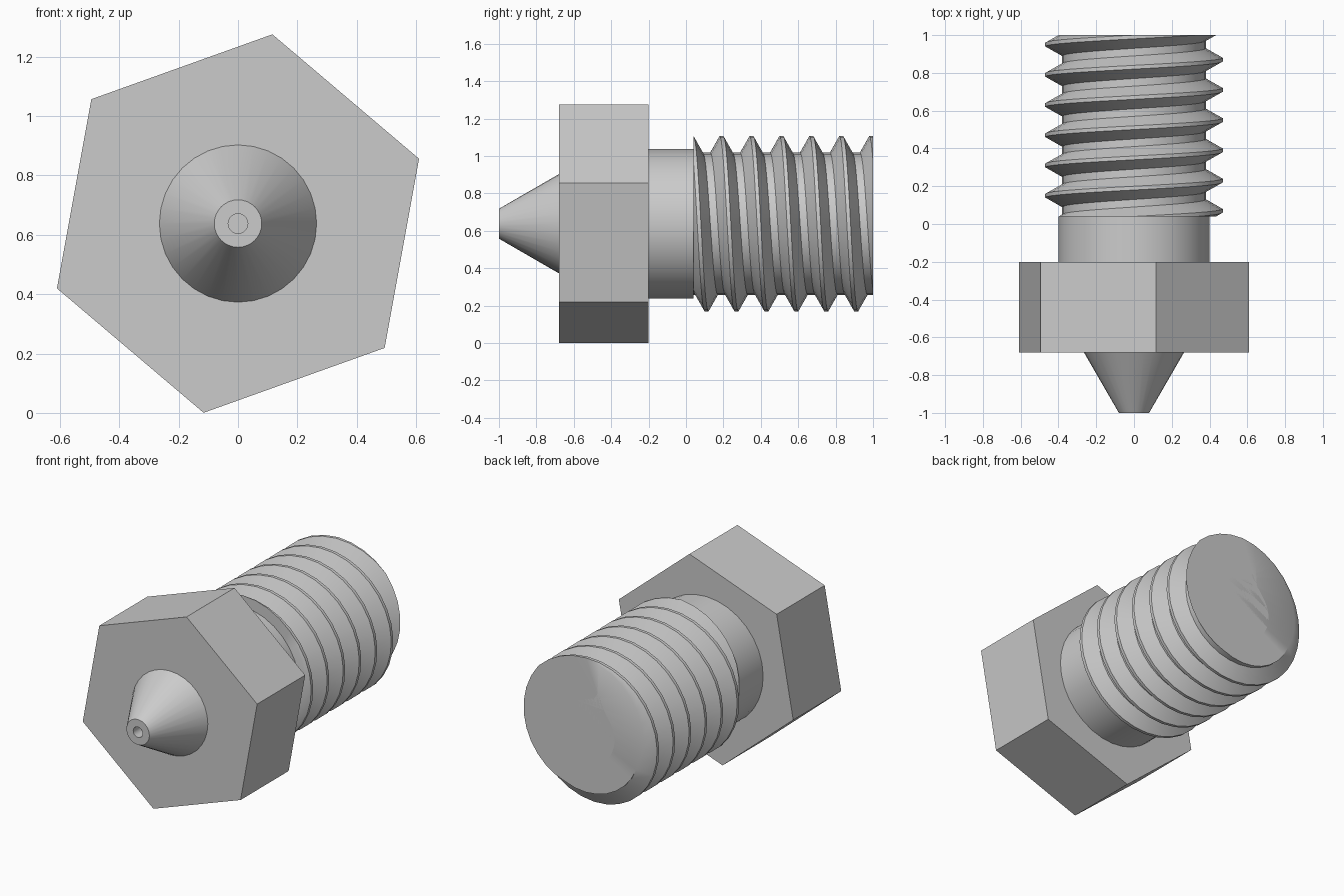
import bpy, bmesh
from math import cos, sin, tau, radians

if "Cube" in bpy.data.objects:
    bpy.data.objects.remove(bpy.data.objects["Cube"], do_unlink=True)

AXIS_Z = 0.638
BORE = 0.2
SEGMENTS = 32
PITCH = 0.16
THREAD_START, THREAD_END = 0.04, 1.0

metal = bpy.data.materials.new("plain grey metal")
metal.use_nodes = True
metal.diffuse_color = (0.6, 0.6, 0.6, 1)
metal.node_tree.nodes["Principled BSDF"].inputs["Base Color"].default_value = (0.6, 0.6, 0.6, 1)


def polar(r, angle, y):
    return (r * cos(angle), y, AXIS_Z + r * sin(angle))


def finish(name, bm):
    bmesh.ops.recalc_face_normals(bm, faces=bm.faces[:])
    mesh = bpy.data.meshes.new(name)
    bm.to_mesh(mesh)
    bm.free()
    mesh.materials.append(metal)
    obj = bpy.data.objects.new(name, mesh)
    bpy.context.collection.objects.link(obj)
    bpy.ops.object.select_all(action='DESELECT')
    obj.select_set(True)
    bpy.context.view_layer.objects.active = obj
    bpy.ops.object.shade_smooth_by_angle(angle=radians(30))


def revolve(bm, profile, count, phase=0.0, closed=True):
    """Turn a (radius, y) profile around the horizontal axis."""
    rings = [[bm.verts.new(polar(r, phase + tau * i / count, y)) for r, y in profile]
             for i in range(count)]
    last = len(profile) if closed else len(profile) - 1
    for i in range(count):
        a, b = rings[i], rings[(i + 1) % count]
        for j in range(last):
            k = (j + 1) % len(profile)
            bm.faces.new((a[j], a[k], b[k], b[j]))


def turned_part(name, profile, count=SEGMENTS, phase=0.0):
    bm = bmesh.new()
    revolve(bm, profile, count, phase)
    finish(name, bm)


# Conical tip with its fine outlet
turned_part("nozzle_tip", [(0.033, -1), (0.08, -1), (0.265, -0.68),
                           (BORE, -0.68), (0.033, -0.93)])

# Hexagonal wrench head
turned_part("hex_head", [(0.24, -0.68), (0.648, -0.68), (0.648, -0.2), (0.24, -0.2)],
            6, radians(19.7))

# Plain neck with the bore lining through the head
turned_part("neck", [(BORE, -0.68), (0.22, -0.68), (0.22, -0.2), (0.4, -0.2),
                     (0.4, THREAD_START), (BORE, THREAD_START)])

# Helical thread: crest and root flats joined by sloping flanks
bm = bmesh.new()
ridge = [(-0.06, 0.38), (-0.01, 0.47), (0.01, 0.47), (0.06, 0.38)]
columns = []
for i in range(SEGMENTS + 1):
    turn = i / SEGMENTS
    columns.append([bm.verts.new(polar(r, tau * turn, 0.07 + PITCH * (k - turn) + dy))
                    for k in range(-2, 10) for dy, r in ridge])
for a, b in zip(columns, columns[1:]):
    for j in range(len(a) - 1):
        bm.faces.new((a[j], a[j + 1], b[j + 1], b[j]))
bmesh.ops.remove_doubles(bm, verts=bm.verts[:], dist=0.0005)

# Trim the thread flat at both ends
for y, side in ((THREAD_START, -1), (THREAD_END, 1)):
    bmesh.ops.bisect_plane(bm, geom=bm.verts[:] + bm.edges[:] + bm.faces[:], dist=0.0001,
                           plane_co=(0, y, 0), plane_no=(0, side, 0), clear_outer=True)

# Line the bore and close the ring-shaped end faces
revolve(bm, [(BORE, THREAD_START), (BORE, THREAD_END)], SEGMENTS, closed=False)
for y in (THREAD_START, THREAD_END):
    rim = [e for e in bm.edges if e.is_boundary
           and all(abs(v.co.y - y) < 0.001 for v in e.verts)]
    bmesh.ops.bridge_loops(bm, edges=rim)
finish("threaded_shank", bm)
